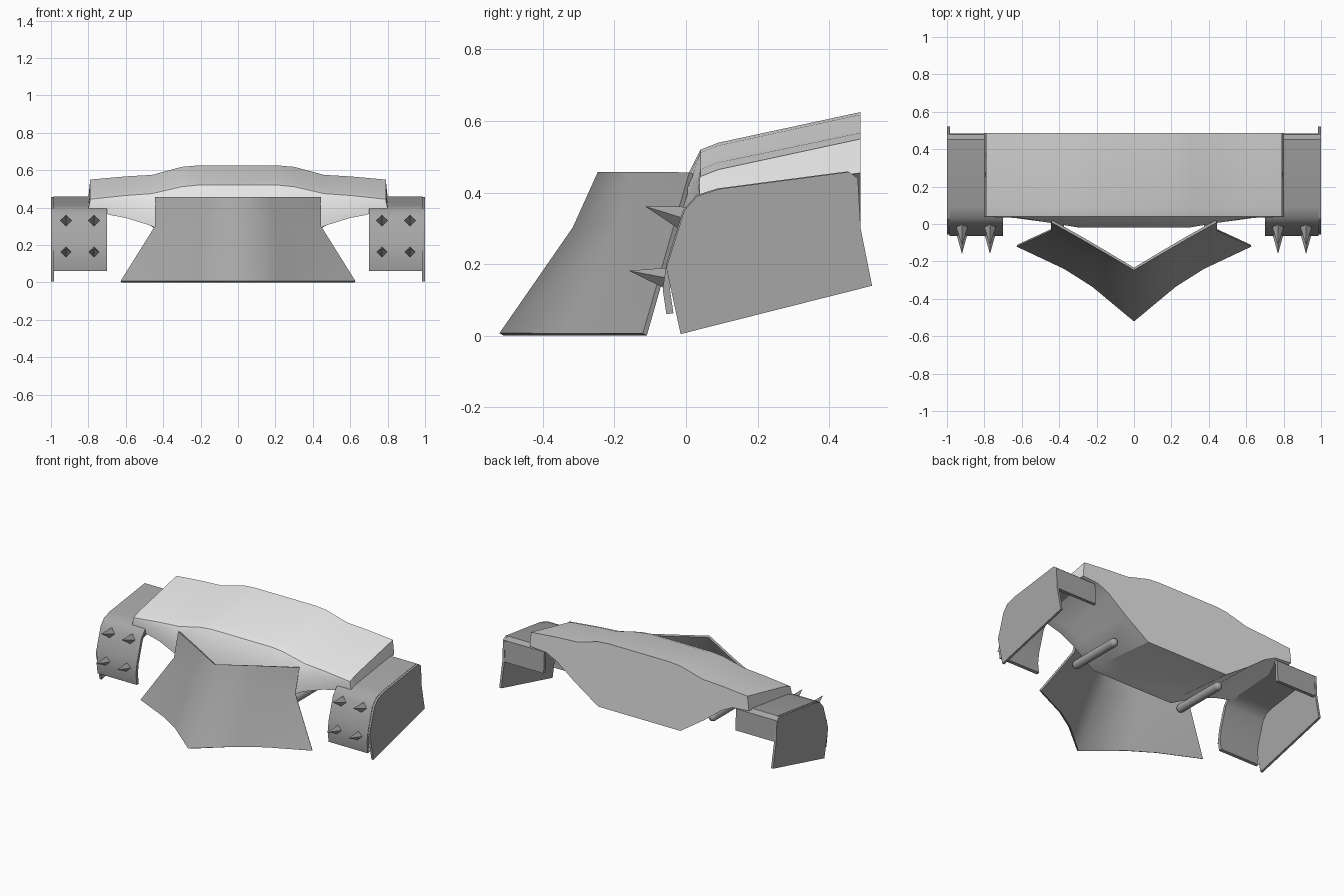
import bpy, bmesh, math
from mathutils import Vector

if "Cube" in bpy.data.objects:
    bpy.data.objects.remove(bpy.data.objects["Cube"], do_unlink=True)


def make_material(name, value):
    mat = bpy.data.materials.new(name)
    mat.use_nodes = True
    colour = (value, value, value, 1)
    mat.diffuse_color = colour
    mat.node_tree.nodes["Principled BSDF"].inputs["Base Color"].default_value = colour
    return mat


light_grey = make_material("light grey", 0.8)
dark_grey = make_material("dark grey", 0.38)


def finish(name, bm, mat, thickness=0, angle=30):
    """Turn a bmesh into an object mirrored across x, then shade it."""
    bmesh.ops.recalc_face_normals(bm, faces=bm.faces)
    mesh = bpy.data.meshes.new(name)
    bm.to_mesh(mesh)
    bm.free()
    mesh.materials.append(mat)
    obj = bpy.data.objects.new(name, mesh)
    bpy.context.collection.objects.link(obj)
    obj.modifiers.new("mirror", 'MIRROR').use_clip = True
    if thickness:
        mod = obj.modifiers.new("thickness", 'SOLIDIFY')
        mod.thickness = thickness
        mod.offset = 0
    bpy.ops.object.select_all(action='DESELECT')
    obj.select_set(True)
    bpy.context.view_layer.objects.active = obj
    # Apply the modifiers first, so that sheet rims get sharp edges too
    bpy.ops.object.convert(target='MESH')
    bpy.ops.object.shade_smooth_by_angle(angle=math.radians(angle))


def loft(rows):
    """Skin a list of equally long point rows with quads."""
    bm = bmesh.new()
    grid = [[bm.verts.new(p) for p in row] for row in rows]
    for a, b in zip(grid, grid[1:]):
        for i in range(len(a) - 1):
            bm.faces.new((a[i], a[i + 1], b[i + 1], b[i]))
    return bm, grid


def cap(bm, ring):
    """Close a half section by bridging its upper and lower points."""
    n = len(ring)
    for i in range(n // 2 - 1):
        bm.faces.new((ring[i], ring[i + 1], ring[n - 2 - i], ring[n - 1 - i]))


# Hood: half sections from top centre round to bottom centre
widths = [0, .22, .30, .46, .60, .79, .80, .68, .60, .47, .30, 0]
rear = [.625, .625, .618, .575, .567, .55, .455, .445, .405, .305, .19, .19]
lip = [.52, .52, .512, .475, .465, .445, .395, .36, .345, .305, .22, .22]
crown = [a + (b - a) * .11 + .008 for a, b in zip(lip, rear)]
chin = [.40, .40, .39, .42, .43, .44] + lip[6:]


def chin_y(x):
    return min(.038, -.02 + .06 * max(0, (x - .29) / .36))


bm, grid = loft([
    [(x, .487, z) for x, z in zip(widths, rear)],
    [(x, .09, z) for x, z in zip(widths, crown)],
    [(x, .04, z) for x, z in zip(widths, lip)],
    [(x, chin_y(x), z) for x, z in zip(widths, chin)],
])
cap(bm, grid[0])
cap(bm, grid[-1])
finish("hood", bm, light_grey)

# Plough blade: V-shaped sheet flaring towards the ground
bm, grid = loft([
    [(0, -.515, .004), (.22, -.33, .004), (.37, -.235, .004), (.625, -.115, .004)],
    [(0, -.31, .30), (.20, -.19, .30), (.31, -.12, .30), (.44, -.03, .30)],
    [(0, -.24, .455), (.16, -.145, .455), (.28, -.075, .455), (.44, .015, .455)],
])
finish("plough_blade", bm, dark_grey, thickness=.014, angle=70)

# Fender sheet: bent strip over each wheel space
path = [(-.045, .062), (-.055, .13), (-.045, .20), (0, .345), (.035, .385),
        (.09, .402), (.45, .45), (.469, .435), (.475, .30)]
bm, grid = loft([[(x, y, z) for y, z in path] for x in (.70, .987)])
finish("fender", bm, dark_grey, thickness=.02, angle=40)

# Outer side plate, closing the fender up to the top of its sheet
outline = [(-.015, .005), (-.055, .19), (-.005, .35), (.03, .39), (.09, .41),
           (.455, .458), (.48, .44), (.488, .30), (.52, .14)]
bm = bmesh.new()
face = bm.faces.new([bm.verts.new((.985, y, z)) for y, z in outline])
extruded = bmesh.ops.extrude_face_region(bm, geom=[face])
bmesh.ops.translate(bm, vec=(.015, 0, 0),
                    verts=[v for v in extruded["geom"] if isinstance(v, bmesh.types.BMVert)])
finish("side_plate", bm, dark_grey)


def add_cone(bm, start, end, r1, r2, sides):
    start, end = Vector(start), Vector(end)
    axis = end - start
    matrix = axis.to_track_quat('Z', 'Y').to_matrix().to_4x4()
    matrix.translation = (start + end) / 2
    bmesh.ops.create_cone(bm, cap_ends=True, segments=sides, radius1=r1,
                          radius2=r2, depth=axis.length, matrix=matrix)


# Spikes on the front of each fender
bm = bmesh.new()
for x in (.77, .92):
    add_cone(bm, (x, -.005, .328), (x, -.115, .362), .034, 0, 4)
    add_cone(bm, (x, -.045, .16), (x, -.16, .182), .032, 0, 4)
finish("spikes", bm, dark_grey)

# Support rods with rounded ends beneath the hood
bm = bmesh.new()
rod_ends = [(.40, -.045, .235), (.40, .29, .235)]
add_cone(bm, *rod_ends, .027, .027, 16)
for p in rod_ends:
    ball = bmesh.ops.create_uvsphere(bm, u_segments=16, v_segments=8, radius=.027)
    bmesh.ops.translate(bm, verts=ball["verts"], vec=p)
finish("support_rods", bm, dark_grey)
